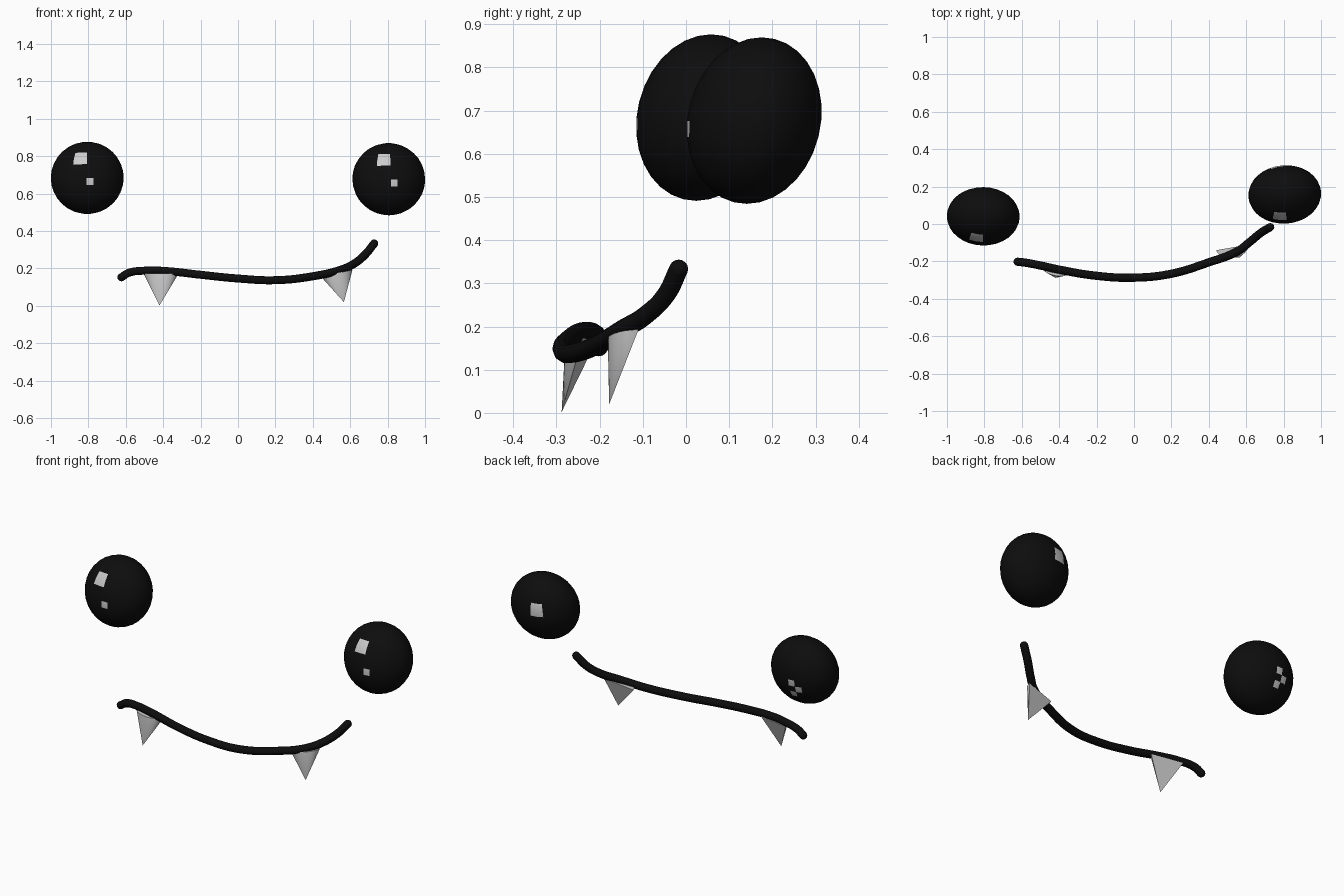
import bpy, bmesh, math
from mathutils import Vector, Matrix

if "Cube" in bpy.data.objects:
    bpy.data.objects.remove(bpy.data.objects["Cube"])


def material(name, v):
    m = bpy.data.materials.new(name)
    m.diffuse_color = (v, v, v, 1)
    m.use_nodes = True
    m.node_tree.nodes["Principled BSDF"].inputs["Base Color"].default_value = m.diffuse_color
    return m


black = material("black", 0.004)
white = material("white", 0.8)


def finish(name, bm, mats=(), angle=40):
    bmesh.ops.recalc_face_normals(bm, faces=bm.faces)
    me = bpy.data.meshes.new(name)
    bm.to_mesh(me)
    bm.free()
    ob = bpy.data.objects.new(name, me)
    bpy.context.collection.objects.link(ob)
    for m in mats:
        me.materials.append(m)
    bpy.ops.object.select_all(action='DESELECT')
    bpy.context.view_layer.objects.active = ob
    ob.select_set(True)
    bpy.ops.object.shade_smooth_by_angle(angle=math.radians(angle))
    return ob


# Eyes: flattened spheres tilted back; glints are single grid cells (lon, lat)
STEP = math.radians(11.25)
FRONT = {(-2, 1), (-1, 1), (-2, 2), (-1, 2), (0, -2)}


def eye(name, loc, yaw, back_glints):
    bm = bmesh.new()
    bmesh.ops.create_uvsphere(bm, u_segments=32, v_segments=16, radius=1)
    for f in bm.faces:
        c = f.calc_center_median().normalized()
        cell = (math.floor(math.atan2(c.x, -c.y) / STEP), math.floor(math.asin(c.z) / STEP))
        f.material_index = int(cell in FRONT | back_glints)
    bm.transform(Matrix.Diagonal((0.195, 0.154, 0.195, 1)))
    ob = finish(name, bm, (black, white))
    ob.location = loc
    ob.rotation_euler = (math.radians(-14), 0, math.radians(yaw))


eye("left_eye", (-0.806, 0.041, 0.684), -1, {(-16, 0), (-15, -1), (-16, -2)})
eye("right_eye", (0.806, 0.158, 0.677), 4, {(-16, 1), (-15, 1), (-16, 2), (-15, 2)})

# Mouth: round tube along a crooked smile
R = 0.022
path = [(-0.623, -0.202, 0.153), (-0.585, -0.206, 0.176), (-0.5, -0.222, 0.188),
        (-0.4, -0.244, 0.187), (-0.2, -0.277, 0.166), (0, -0.287, 0.146),
        (0.2, -0.266, 0.137), (0.4, -0.205, 0.158), (0.55, -0.148, 0.193),
        (0.62, -0.095, 0.225), (0.68, -0.046, 0.274), (0.728, -0.017, 0.333)]
cu = bpy.data.curves.new("mouth", 'CURVE')
cu.dimensions = '3D'
cu.bevel_depth = R
cu.bevel_resolution = 3
cu.resolution_u = 8
sp = cu.splines.new('BEZIER')
sp.bezier_points.add(len(path) - 1)
for p, co in zip(sp.bezier_points, path):
    p.co = co
    p.handle_left_type = p.handle_right_type = 'AUTO'
cu.materials.append(black)
bpy.context.collection.objects.link(bpy.data.objects.new("mouth", cu))

# Rounded mouth corners
for side, co in (("left", path[0]), ("right", path[-1])):
    bm = bmesh.new()
    bmesh.ops.create_uvsphere(bm, u_segments=12, v_segments=8, radius=R)
    finish(side + "_mouth_corner", bm, (black,)).location = co


# Fangs: half cones, flat at the back and round at the front
def fang(name, a, b, tip, depth=0.055, n=12):
    a, b = Vector(a), Vector(b)
    mid, half = (a + b) / 2, (b - a) / 2
    front = Vector((half.y, -half.x, 0)).normalized() * depth
    bm = bmesh.new()
    ring = []
    for i in range(n + 1):
        t = math.pi * i / n
        ring.append(bm.verts.new(mid - half * math.cos(t) + front * math.sin(t)))
    top = bm.verts.new(tip)
    for p, q in zip(ring, ring[1:] + ring[:1]):
        bm.faces.new((p, q, top))
    bm.faces.new(ring)
    finish(name, bm)


fang("left_fang", (-0.505, -0.205, 0.172), (-0.318, -0.24, 0.172), (-0.42, -0.288, 0.002))
fang("right_fang", (0.44, -0.14, 0.16), (0.612, -0.11, 0.193), (0.566, -0.178, 0.02))
